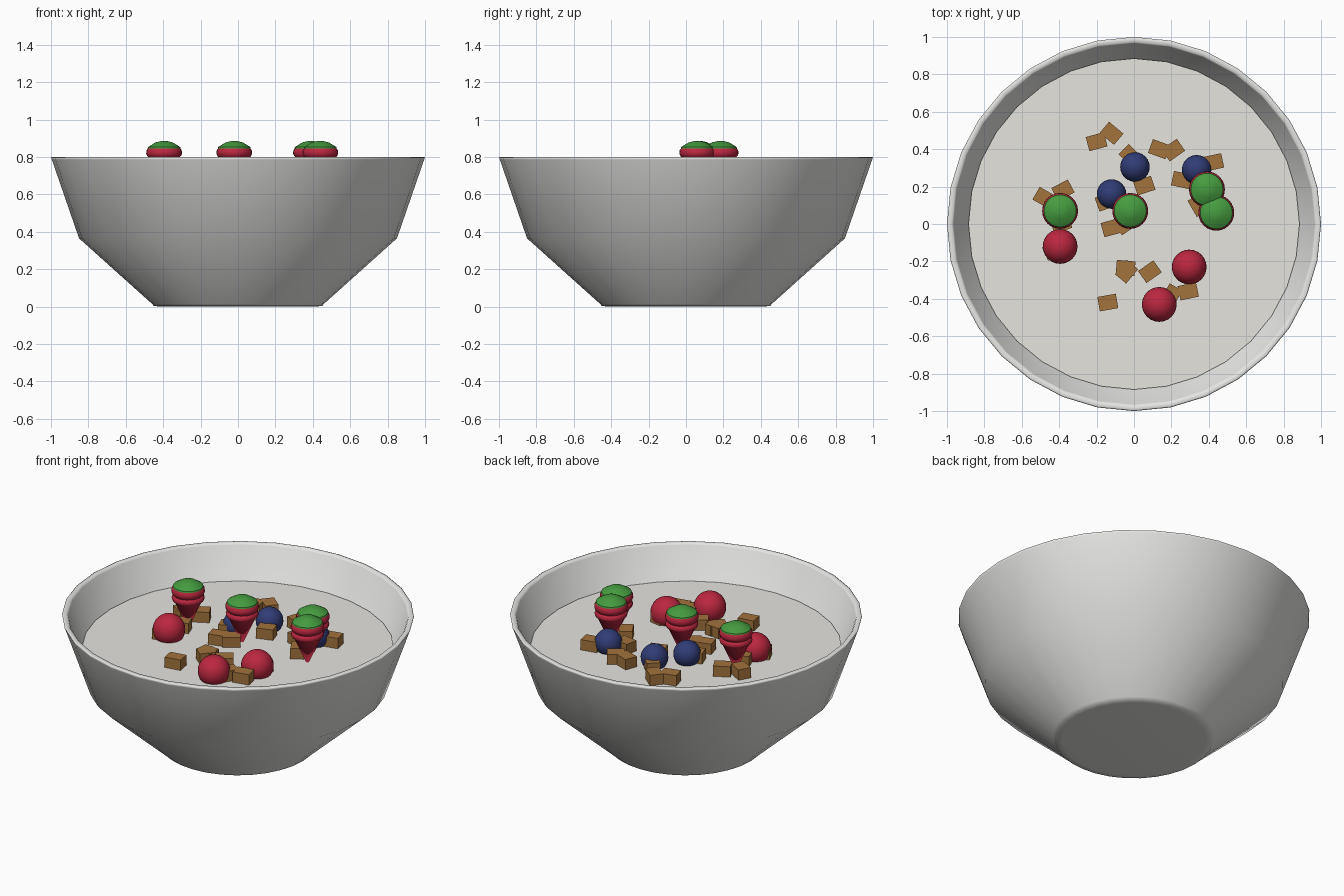
import bpy, bmesh, math

if "Cube" in bpy.data.objects:
    bpy.data.objects.remove(bpy.data.objects["Cube"])


def material(name, rgb):
    m = bpy.data.materials.new(name)
    m.diffuse_color = (*rgb, 1.0)
    m.use_nodes = True
    m.node_tree.nodes["Principled BSDF"].inputs["Base Color"].default_value = m.diffuse_color
    return m


CERAMIC = material("ceramic", (0.79, 0.79, 0.77))
MILK = material("milk", (0.80, 0.78, 0.74))
BERRY_RED = material("berry_red", (0.50, 0.02, 0.05))
LEAF = material("leaf_green", (0.06, 0.33, 0.05))
BLUE = material("blueberry_blue", (0.03, 0.045, 0.18))
CEREAL = material("cereal_brown", (0.36, 0.17, 0.045))


def finish(bm, name, mats, smooth=True, loc=(0, 0, 0), rot=0.0):
    bmesh.ops.recalc_face_normals(bm, faces=bm.faces)
    me = bpy.data.meshes.new(name)
    bm.to_mesh(me)
    bm.free()
    for p in me.polygons:
        p.use_smooth = smooth
    ob = bpy.data.objects.new(name, me)
    bpy.context.collection.objects.link(ob)
    for m in mats:
        me.materials.append(m)
    ob.location = loc
    ob.rotation_euler.z = rot
    return ob


def lathe(profile, sides):
    """Revolve (radius, z) points about z; radius 0 becomes a pole."""
    bm = bmesh.new()
    rings = []
    for r, z in profile:
        n = sides if r > 0 else 1
        rings.append([bm.verts.new((r * math.cos(2 * math.pi * i / sides),
                                    r * math.sin(2 * math.pi * i / sides), z))
                      for i in range(n)])
    for a, b in zip(rings, rings[1:]):
        for i in range(sides):
            j = (i + 1) % sides
            if len(a) == 1:
                bm.faces.new((a[0], b[j], b[i]))
            elif len(b) == 1:
                bm.faces.new((a[i], a[j], b[0]))
            else:
                bm.faces.new((a[i], a[j], b[j], b[i]))
    return bm


# Bowl: outer wall, thin rounded rim, inner wall
bowl = [(0, 0), (0.41, 0), (0.45, 0.003), (0.46, 0.015), (0.85, 0.365), (0.995, 0.785),
        (1.0, 0.797), (0.993, 0.80), (0.972, 0.80), (0.965, 0.79),
        (0.815, 0.385), (0.44, 0.045), (0, 0.04)]
finish(lathe(bowl, 32), "bowl", [CERAMIC])

# Milk surface
bm = bmesh.new()
bmesh.ops.create_circle(bm, cap_ends=True, segments=32, radius=0.885)
finish(bm, "milk", [MILK], smooth=False, loc=(0, 0, 0.60))

# Strawberries: pointed ribbed body with a low leafy cap
body = [(0, 0.58), (0.078, 0.755), (0.09, 0.765), (0.094, 0.778), (0.09, 0.79),
        (0.082, 0.797), (0.09, 0.805), (0.096, 0.818), (0.094, 0.835), (0.085, 0.848), (0, 0.848)]
cap = [(0, 0.842), (0.088, 0.845), (0.086, 0.853), (0.045, 0.878), (0.015, 0.885), (0, 0.885)]
for x, y in [(-0.395, 0.07), (-0.02, 0.07), (0.39, 0.185), (0.44, 0.06)]:
    for name, prof, mat in (("strawberry_body", body, BERRY_RED), ("strawberry_cap", cap, LEAF)):
        ob = finish(lathe(prof, 24), name, [mat], loc=(x, y, 0))
        ob.data.set_sharp_from_angle(angle=math.radians(40))


# Round berries
def berry(name, x, y, r, mat):
    bm = bmesh.new()
    bmesh.ops.create_uvsphere(bm, u_segments=24, v_segments=16, radius=r)
    finish(bm, name, [mat], loc=(x, y, 0.65))


for x, y in [(-0.395, -0.12), (0.295, -0.23), (0.135, -0.43)]:
    berry("raspberry", x, y, 0.093, BERRY_RED)
for x, y in [(0.005, 0.305), (-0.12, 0.16), (0.335, 0.29)]:
    berry("blueberry", x, y, 0.079, BLUE)

# Cereal pieces: x, y, turn in degrees
PIECES = [(-0.20, 0.44, 15), (-0.12, 0.485, -40), (-0.02, 0.365, -45), (0.135, 0.40, -20),
          (0.21, 0.395, 35), (0.425, 0.33, 12), (0.255, 0.235, -12), (0.055, 0.205, 18),
          (0.345, 0.10, -60), (-0.15, 0.12, 20), (-0.12, -0.02, 15), (-0.045, 0.0, 35),
          (-0.48, 0.14, -30), (-0.38, 0.18, 28), (-0.39, 0.0, 20), (-0.43, -0.14, 25),
          (-0.045, -0.235, -5), (-0.04, -0.255, 50), (0.085, -0.255, 35), (-0.14, -0.42, 10),
          (0.29, -0.36, 12), (0.20, -0.38, 60), (0.31, -0.20, 80)]
for x, y, turn in PIECES:
    bm = bmesh.new()
    bmesh.ops.create_cube(bm, size=1)
    bmesh.ops.scale(bm, vec=(0.10, 0.078, 0.08), verts=bm.verts)
    finish(bm, "cereal_piece", [CEREAL], smooth=False, loc=(x, y, 0.625), rot=math.radians(turn))
